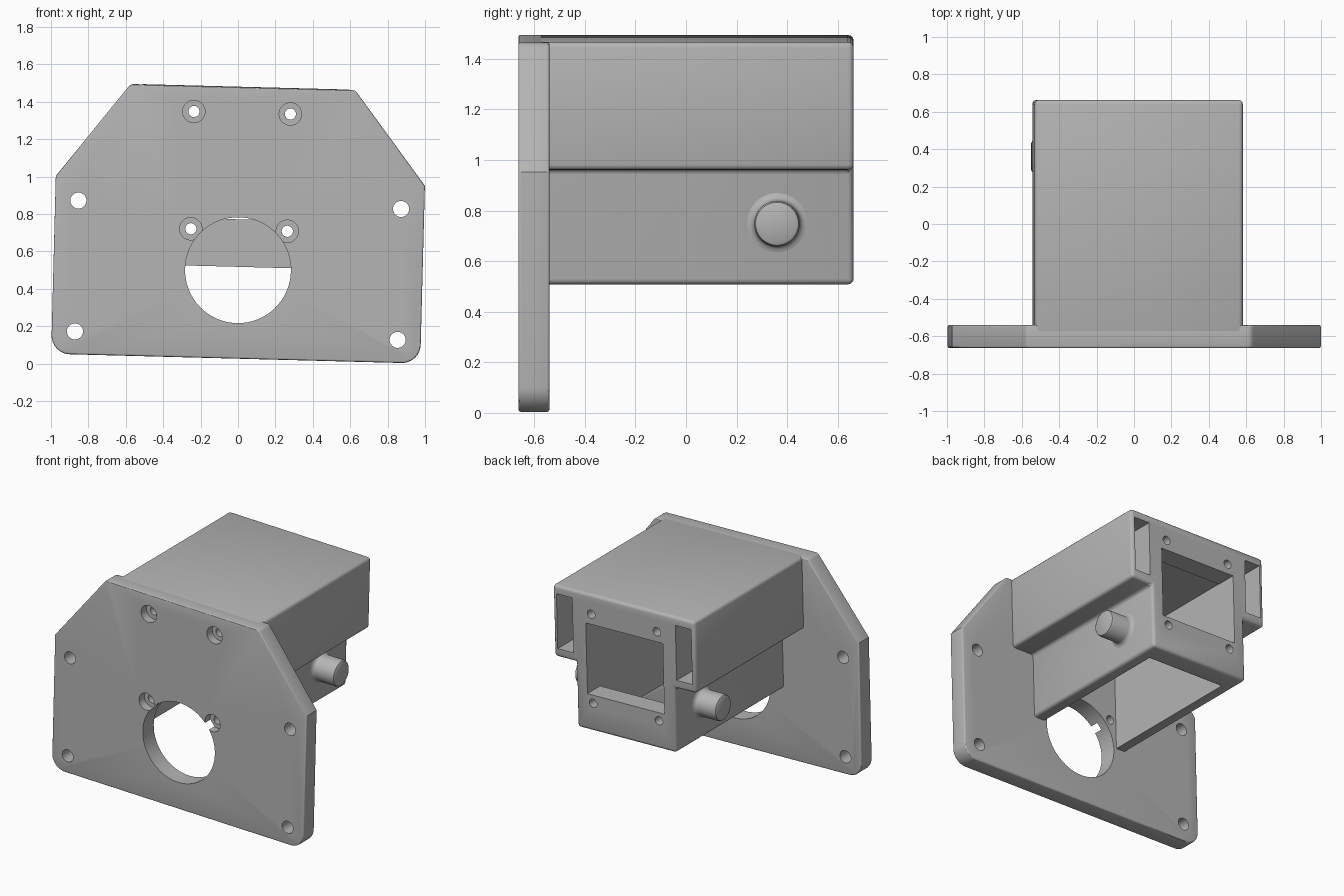
import bpy, bmesh, math
from mathutils import Matrix, Vector

cube = bpy.data.objects.get("Cube")
if cube:
    bpy.data.objects.remove(cube, do_unlink=True)

grey = bpy.data.materials.new("mid grey")
grey.use_nodes = True
grey.diffuse_color = (0.46, 0.46, 0.46, 1)
grey.node_tree.nodes["Principled BSDF"].inputs["Base Color"].default_value = grey.diffuse_color

FRONT, BACK_OF_PLATE, REAR = -0.663, -0.54, 0.663
TILT = Matrix.Translation((0, 0, 0.5)) @ Matrix.Rotation(math.radians(1.5), 4, 'Y')


def make_object(name, bm):
    bmesh.ops.recalc_face_normals(bm, faces=bm.faces)
    mesh = bpy.data.meshes.new(name)
    bm.to_mesh(mesh)
    bm.free()
    mesh.materials.append(grey)
    obj = bpy.data.objects.new(name, mesh)
    bpy.context.collection.objects.link(obj)
    return obj


def extrude(name, outline, y0, y1):
    """Prism along y from an outline of (x, z) points."""
    bm = bmesh.new()
    face = bm.faces.new([bm.verts.new((x, y0, z)) for x, z in outline])
    new = bmesh.ops.extrude_face_region(bm, geom=[face])["geom"]
    bmesh.ops.translate(bm, vec=(0, y1 - y0, 0),
                        verts=[v for v in new if isinstance(v, bmesh.types.BMVert)])
    return make_object(name, bm)


def block(x0, x1, y0, y1, z0, z1):
    return extrude("cutter", [(x0, z0), (x1, z0), (x1, z1), (x0, z1)], y0, y1)


def drill(x, z, r, y0, y1, n=32):
    ring = [(x + r * math.cos(i * math.tau / n), z + r * math.sin(i * math.tau / n))
            for i in range(n)]
    return extrude("cutter", ring, y0, y1)


def rounded(points, steps=8):
    """Round the corners of an outline; each point is (x, z, radius)."""
    out = []
    for i, (x, z, r) in enumerate(points):
        p = Vector((x, z))
        a = (Vector(points[i - 1][:2]) - p).normalized()
        b = (Vector(points[(i + 1) % len(points)][:2]) - p).normalized()
        if r == 0:
            out.append((x, z))
            continue
        half = a.angle(b) / 2
        centre = p + (a + b).normalized() * (r / math.sin(half))
        start = p + a * (r / math.tan(half)) - centre
        end = p + b * (r / math.tan(half)) - centre
        for k in range(steps + 1):
            d = start.lerp(end, k / steps).normalized() * r
            out.append(tuple(centre + d))
    return out


def apply(obj, kind, **settings):
    mod = obj.modifiers.new(kind, kind)
    for key, value in settings.items():
        setattr(mod, key, value)
    bpy.context.view_layer.objects.active = obj
    bpy.ops.object.modifier_apply(modifier=mod.name)


def soften(obj, width):
    apply(obj, 'BEVEL', width=width, segments=3, limit_method='ANGLE',
          angle_limit=math.radians(45))


def carve(obj, cutters):
    for c in cutters:
        apply(obj, 'BOOLEAN', operation='DIFFERENCE', solver='EXACT', object=c)
        bpy.data.objects.remove(c, do_unlink=True)


def finish(obj):
    obj.data.transform(TILT)
    bpy.ops.object.select_all(action='DESELECT')
    obj.select_set(True)
    bpy.context.view_layer.objects.active = obj
    bpy.ops.object.shade_smooth_by_angle(angle=math.radians(30))


SCREWS = [(s * 0.258, z) for s in (-1, 1) for z in (0.215, 0.842)]


def screw_holes():
    cuts = []
    for x, z in SCREWS:
        cuts.append(drill(x, z, 0.03, -1, 1, 24))
        cuts.append(drill(x, z, 0.06, -1, FRONT + 0.06))
    return cuts


# Mounting plate with chamfered shoulders
half = [(0.987, -0.473, 0.1), (0.987, 0.478, 0), (0.6, 0.98, 0.04)]
outline = half + [(-x, z, r) for x, z, r in reversed(half)]
plate = extrude("mounting_plate", rounded(outline), FRONT, BACK_OF_PLATE)
soften(plate, 0.01)
bolts = [drill(sx * 0.863, sz * 0.35, 0.043, -1, 1) for sx in (-1, 1) for sz in (-1, 1)]
carve(plate, [drill(0, 0, 0.283, -1, 1, 64)] + bolts + screw_holes())
finish(plate)

# T-shaped housing, hollow and open underneath
side = [(0.388, 0.018), (0.388, 0.475), (0.557, 0.475), (0.557, 0.981)]
housing = extrude("housing", side + [(-x, z) for x, z in reversed(side)], -0.59, REAR)
soften(housing, 0.022)
cavity = block(-0.305, 0.305, -1, 0.52, -0.2, 0.775)
rear_window = block(-0.302, 0.302, 0.4, 1, 0.272, 0.77)
pockets = [block(min(s * 0.405, s * 0.528), max(s * 0.405, s * 0.528),
                 BACK_OF_PLATE, 1, 0.535, 0.922) for s in (-1, 1)]
carve(housing, [cavity, rear_window] + pockets + screw_holes())
finish(housing)

# Side pegs with a flared foot and a rounded tip
for s, name in ((1, "left_peg"), (-1, "right_peg")):
    profile = [(0.37, 0), (0.37, 0.118), (0.388, 0.118), (0.392, 0.104), (0.4, 0.095),
               (0.415, 0.09), (0.537, 0.09), (0.55, 0.085), (0.556, 0.074), (0.556, 0)]
    bm = bmesh.new()
    verts = [bm.verts.new((s * x, 0.36, 0.262 + r)) for x, r in profile]
    edges = [bm.edges.new(pair) for pair in zip(verts, verts[1:])]
    bmesh.ops.spin(bm, geom=verts + edges, cent=(0, 0.36, 0.262), axis=(1, 0, 0),
                   angle=math.tau, steps=40, use_merge=True)
    bmesh.ops.remove_doubles(bm, verts=bm.verts, dist=0.0001)
    finish(make_object(name, bm))
